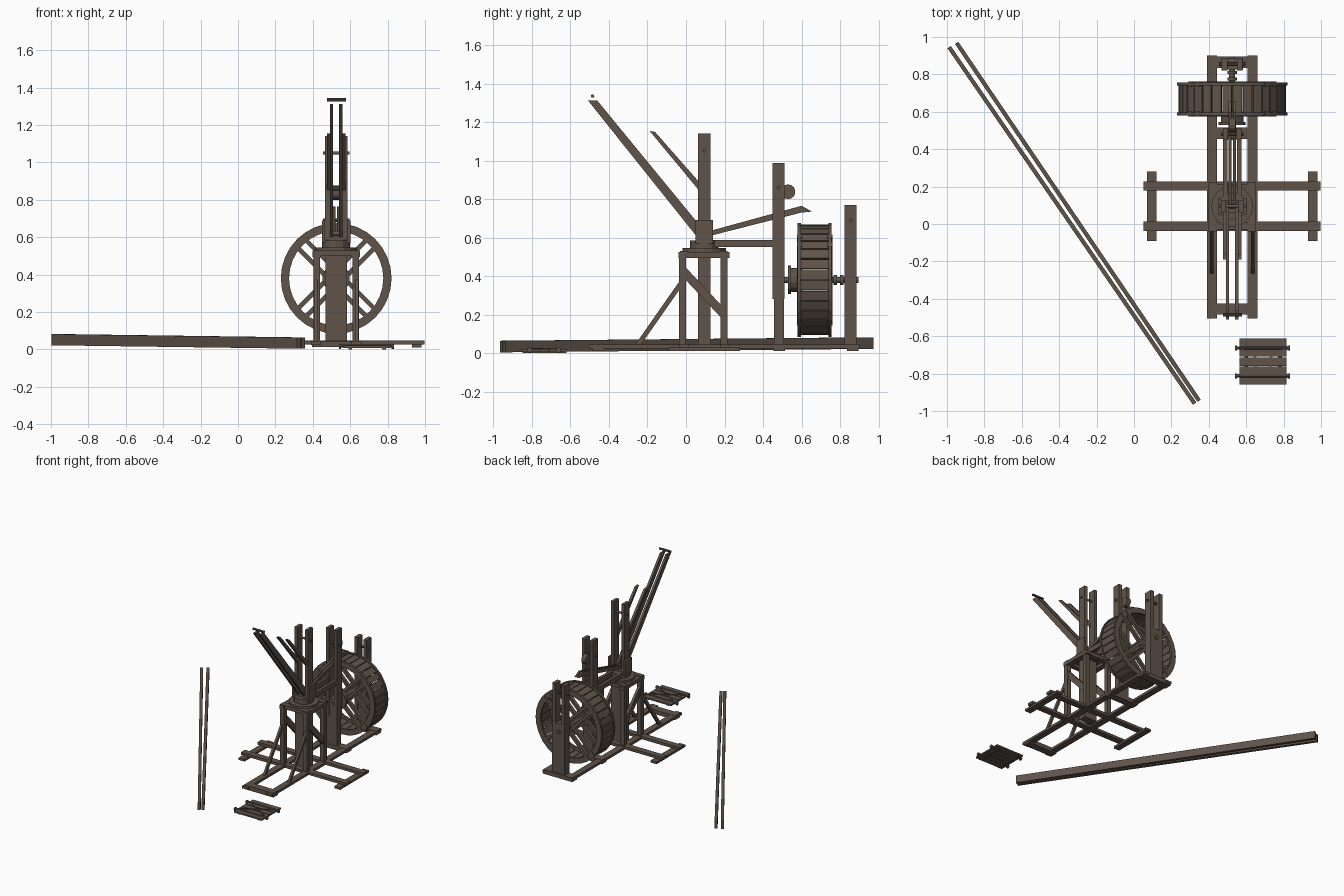
import bpy, bmesh, math
from mathutils import Vector, Matrix

if "Cube" in bpy.data.objects:
    bpy.data.objects.remove(bpy.data.objects["Cube"])

wood = bpy.data.materials.new("dark_wood")
wood.diffuse_color = (0.115, 0.088, 0.068, 1)
wood.use_nodes = True
wood.node_tree.nodes["Principled BSDF"].inputs["Base Color"].default_value = wood.diffuse_color
CX = 0.525          # crane centre line in x
AZ = 0.38           # wheel axle height
MY = 0.095          # mast centre in y


def finish(name, bm):
    bmesh.ops.recalc_face_normals(bm, faces=bm.faces)
    me = bpy.data.meshes.new(name)
    bm.to_mesh(me)
    bm.free()
    me.materials.append(wood)
    ob = bpy.data.objects.new(name, me)
    bpy.context.collection.objects.link(ob)
    return ob


def box(name, x0, x1, y0, y1, z0, z1):
    bm = bmesh.new()
    m = Matrix.Translation(((x0 + x1) / 2, (y0 + y1) / 2, (z0 + z1) / 2)) \
        @ Matrix.Diagonal((x1 - x0, y1 - y0, z1 - z0, 1))
    bmesh.ops.create_cube(bm, size=1, matrix=m)
    return finish(name, bm)


def beam(name, a, b, w, h):
    """Square timber from a to b: w sideways, h in the upright plane."""
    a, b = Vector(a), Vector(b)
    d = (b - a).normalized()
    side = d.cross(Vector((0, 0, 1))).normalized()
    up = side.cross(d)
    m = Matrix((side * w, d * (b - a).length, up * h)).transposed().to_4x4()
    m.translation = (a + b) / 2
    bm = bmesh.new()
    bmesh.ops.create_cube(bm, size=1, matrix=m)
    return finish(name, bm)


def cyl(name, a, b, r, n=12):
    a, b = Vector(a), Vector(b)
    m = Matrix.Translation((a + b) / 2) @ (b - a).to_track_quat('Z', 'Y').to_matrix().to_4x4()
    bm = bmesh.new()
    bmesh.ops.create_cone(bm, cap_ends=True, segments=n, radius1=r, radius2=r,
                          depth=(b - a).length, matrix=m)
    return finish(name, bm)


def side_profile(name, pts, x, w):
    """Extrude a (y, z) outline across x."""
    bm = bmesh.new()
    f = bm.faces.new([bm.verts.new((x - w / 2, y, z)) for y, z in pts])
    r = bmesh.ops.extrude_face_region(bm, geom=[f])
    bmesh.ops.translate(bm, vec=(w, 0, 0),
                        verts=[v for v in r['geom'] if isinstance(v, bmesh.types.BMVert)])
    return finish(name, bm)


def plates(name, gap, t, y0, y1, z0, z1):
    """Two upright cheeks either side of the centre line."""
    for s in (-1, 1):
        xs = sorted((CX + s * gap, CX + s * (gap + t)))
        box(name, *xs, y0, y1, z0, z1)


# Loose track rails lying diagonally on the ground
beam("track_rail", (-0.988, 0.945, 0.052), (0.324, -0.96, 0.034), 0.022, 0.06)
beam("track_rail", (-0.948, 0.968, 0.052), (0.348, -0.945, 0.034), 0.022, 0.06)

# Loading pallet
for i in range(5):
    y = -0.86 + i * 0.05
    box("pallet_plank", 0.563, 0.815, y + 0.002, y + 0.047, 0.008, 0.02)
for y in (-0.663, -0.812):
    cyl("pallet_pole", (0.54, y, 0.018), (0.835, y, 0.018), 0.009, 8)
    for x in (0.545, 0.828):
        cyl("pallet_pole_cap", (x - 0.006, y, 0.016), (x + 0.006, y, 0.016), 0.014, 8)
for s in (-1, 1):
    beam("pallet_rope", (0.575, -0.737 - s * 0.07, 0.023), (0.805, -0.737 + s * 0.07, 0.023), 0.006, 0.006)
for x in (0.59, 0.77):
    box("pallet_batten", x, x + 0.02, -0.85, -0.62, 0, 0.008)

# Ground frame
for s in (-1, 1):
    x = CX + s * 0.108
    box("long_sill", x - 0.026, x + 0.026, -0.505, 0.9, 0.024, 0.044)
    x = CX + s * 0.43
    box("side_foot", x - 0.026, x + 0.026, -0.09, 0.28, 0.01, 0.028)
for y in (-0.012, 0.203):
    box("cross_sill", 0.052, 0.998, y - 0.025, y + 0.025, 0.026, 0.048)
for y in (-0.455, 0.485, 0.865):
    box("end_sill", 0.395, 0.657, y - 0.03, y + 0.03, 0.012, 0.046)

# Support tower with braces, stays and top frame
for s in (-1, 1):
    x = CX + s * 0.104
    for y in (-0.018, 0.198):
        box("tower_leg", x - 0.018, x + 0.018, y - 0.018, y + 0.018, 0.03, 0.51)
    box("tower_top_beam", x - 0.022, x + 0.022, -0.04, 0.225, 0.495, 0.525)
    beam("tower_brace", (x, -0.018, 0.43), (x, 0.198, 0.2), 0.022, 0.045)
    beam("front_stay", (x + s * 0.006, -0.255, 0.035), (x + s * 0.006, 0.0, 0.4), 0.018, 0.025)
for y in (-0.012, 0.195):
    box("tower_cross_beam", 0.4, 0.65, y - 0.02, y + 0.02, 0.5, 0.53)
cyl("turning_plate", (CX, MY, 0.522), (CX, MY, 0.545), 0.112, 16)
cyl("turning_collar", (CX, MY, 0.545), (CX, MY, 0.585), 0.075, 12)

# Mast
box("mast_base", 0.468, 0.584, 0.062, 0.126, 0.015, 0.61)
plates("mast_cheek", 0.034, 0.026, 0.062, 0.126, 0.58, 1.14)
cyl("mast_pivot_pin", (0.45, MY, 0.62), (0.6, MY, 0.62), 0.012)
cyl("mast_upper_pin", (0.455, MY, 1.05), (0.595, MY, 1.05), 0.008)
for s in (-1, 1):
    box("mast_shoulder", CX + s * 0.068 - 0.009, CX + s * 0.068 + 0.009, 0.05, 0.14, 0.57, 0.69)

# Jib, jib struts and tip roller
for s in (-1, 1):
    side_profile("jib_arm", [(-0.51, 1.313), (-0.462, 1.313), (0.115, 0.61), (0.06, 0.6)],
                 CX + s * 0.025, 0.018)
    side_profile("jib_strut", [(-0.19, 1.155), (-0.16, 1.148), (0.08, 0.875), (0.08, 0.83)],
                 CX + s * 0.04, 0.02)
cyl("jib_tip_roller", (0.475, -0.485, 1.335), (0.577, -0.485, 1.335), 0.009, 8)

# Counter arm and swinging rear post with its pulley
for s in (-1, 1):
    side_profile("counter_arm", [(0.09, 0.6), (0.09, 0.625), (0.6, 0.765), (0.655, 0.735), (0.6, 0.73)],
                 CX + s * 0.012, 0.016)
    x = CX + s * 0.038
    box("rear_tie_beam", x - 0.012, x + 0.012, 0.1, 0.48, 0.55, 0.588)
plates("rear_post_cheek", 0.022, 0.028, 0.45, 0.512, 0.28, 0.988)
cyl("rear_pulley", (CX - 0.018, 0.53, 0.838), (CX + 0.018, 0.53, 0.838), 0.038, 14)
cyl("rear_pulley_pin", (0.465, 0.48, 0.86), (0.585, 0.48, 0.86), 0.01, 8)

# Wheel bearing posts
box("front_bearing_post", 0.48, 0.57, 0.457, 0.508, 0.03, 0.42)
box("back_bearing_post", 0.468, 0.582, 0.825, 0.885, 0.03, 0.45)
plates("back_bearing_cheek", 0.026, 0.03, 0.822, 0.886, 0.03, 0.768)
cyl("back_bearing_pin", (0.455, 0.855, 0.69), (0.595, 0.855, 0.69), 0.01, 8)

# Treadwheel: two rims, slatted floor, crossed double spokes
N, R = 32, 0.296
for y0, y1 in ((0.58, 0.597), (0.74, 0.757)):
    bm = bmesh.new()
    rows = []
    for i in range(N):
        c, s = math.cos(2 * math.pi * i / N), math.sin(2 * math.pi * i / N)
        rows.append([bm.verts.new((CX + r * c, y, AZ + r * s))
                     for r, y in ((R, y0), (R, y1), (0.252, y1), (0.252, y0))])
    for i in range(N):
        p, q = rows[i], rows[(i + 1) % N]
        for k in range(4):
            bm.faces.new((p[k], p[(k + 1) % 4], q[(k + 1) % 4], q[k]))
    finish("wheel_rim", bm)
    ym = (y0 + y1) / 2
    for diag in (-1, 1):
        d = Vector((1, 0, diag)).normalized()
        o = Vector((-d.z, 0, d.x))
        for s in (-1, 1):
            c = Vector((CX, ym, AZ)) + o * s * 0.03
            beam("wheel_spoke", c - d * 0.292, c + d * 0.292, 0.026, 0.024)

bm = bmesh.new()
for i in range(N):
    m = Matrix.Translation((CX, 0.6685, AZ)) @ Matrix.Rotation(2 * math.pi * (i + 0.5) / N, 4, 'Y') \
        @ Matrix.Translation((0.28, 0, 0)) @ Matrix.Diagonal((0.012, 0.15, 0.05, 1))
    bmesh.ops.create_cube(bm, size=1, matrix=m)
finish("wheel_floor_slats", bm)

# Axle, winding drum and collars
cyl("wheel_axle", (CX, 0.45, AZ), (CX, 0.895, AZ), 0.016)
cyl("winding_drum", (CX, 0.545, AZ), (CX, 0.585, AZ), 0.062, 14)
cyl("drum_flange", (CX, 0.53, AZ), (CX, 0.545, AZ), 0.074, 14)
for y in (0.775, 0.81):
    cyl("axle_collar", (CX, y - 0.009, AZ), (CX, y + 0.009, AZ), 0.026)
